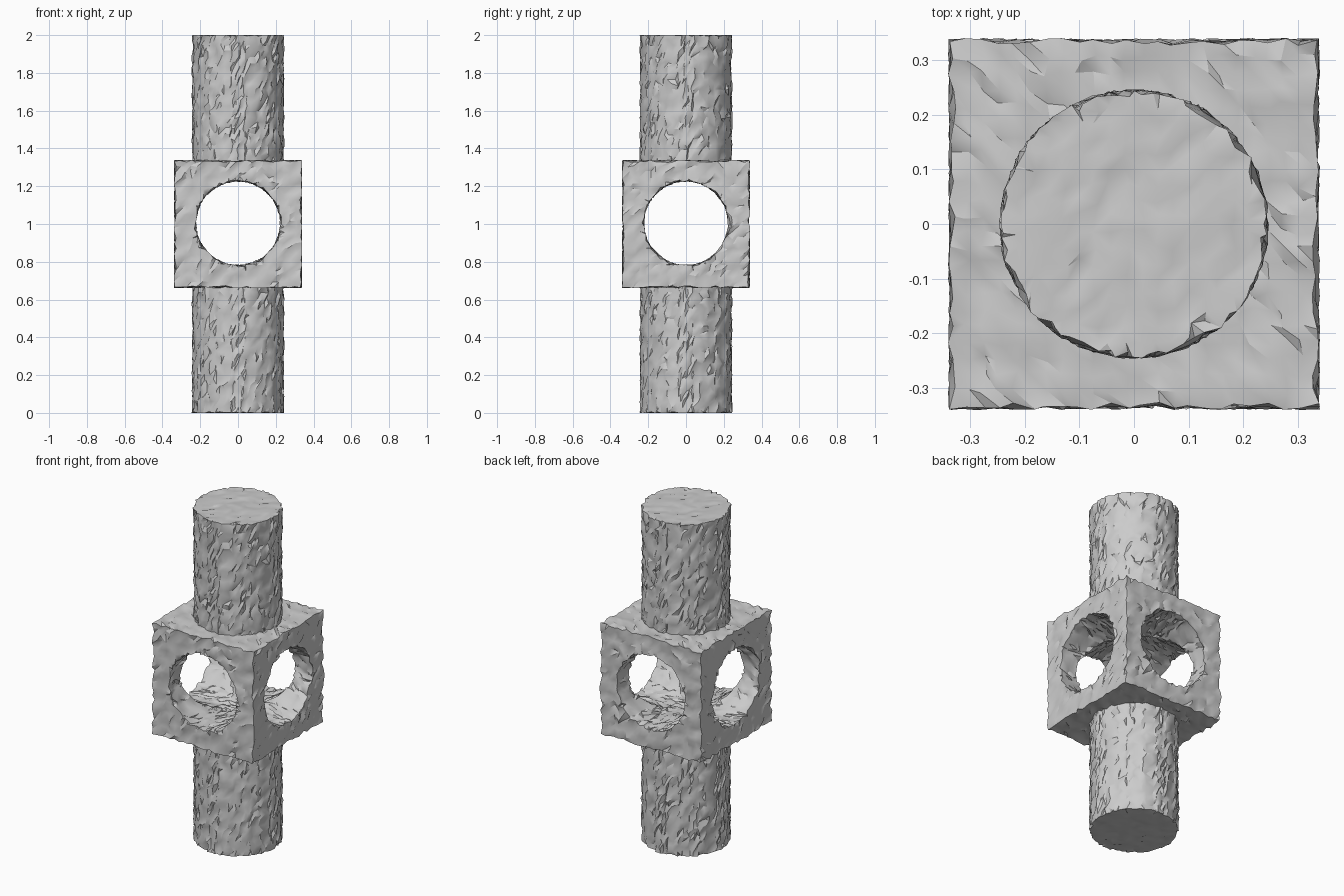
import bpy, bmesh, math, random
from mathutils import Vector, Matrix

random.seed(4)
default = bpy.data.objects.get("Cube")
if default:
    bpy.data.objects.remove(default, do_unlink=True)

stone = bpy.data.materials.new("grey_stone")
stone.use_nodes = True
GREY = (0.6, 0.6, 0.6, 1.0)
stone.diffuse_color = GREY
stone.node_tree.nodes["Principled BSDF"].inputs["Base Color"].default_value = GREY

HALF = 0.333        # half size of the cube
COLUMN_R = 0.24
HOLE_R = 0.226
CELL = 0.029        # size of the rough facets
ROUGH = 0.007       # depth of the roughness


def new_object(name, bm):
    mesh = bpy.data.meshes.new(name)
    bm.to_mesh(mesh)
    bm.free()
    obj = bpy.data.objects.new(name, mesh)
    bpy.context.collection.objects.link(obj)
    obj.data.materials.append(stone)
    return obj


def cylinder(name, radius, length, matrix):
    bm = bmesh.new()
    bmesh.ops.create_cone(bm, cap_ends=True, segments=48, radius1=radius,
                          radius2=radius, depth=length, matrix=matrix)
    return new_object(name, bm)


def roughen(obj):
    """Slice into small facets, then jitter the vertices like chipped stone."""
    bm = bmesh.new()
    bm.from_mesh(obj.data)
    for axis in range(3):
        normal = Vector([float(i == axis) for i in range(3)])
        low = min(v.co[axis] for v in bm.verts)
        high = max(v.co[axis] for v in bm.verts)
        steps = round((high - low) / CELL)
        for i in range(1, steps):
            cut = normal * (low + (high - low) * i / steps)
            bmesh.ops.bisect_plane(bm, geom=bm.verts[:] + bm.edges[:] + bm.faces[:],
                                   plane_co=cut, plane_no=normal, dist=1e-5)
    bmesh.ops.remove_doubles(bm, verts=bm.verts, dist=0.011)
    bmesh.ops.triangulate(bm, faces=bm.faces)
    for v in bm.verts:
        v.co += Vector([random.uniform(-ROUGH, ROUGH) for _ in range(3)])
        v.co.z = min(max(v.co.z, 0.0), 2.0)
    bm.to_mesh(obj.data)
    bm.free()
    bpy.ops.object.select_all(action='DESELECT')
    obj.select_set(True)
    bpy.context.view_layer.objects.active = obj
    bpy.ops.object.shade_smooth_by_angle(angle=math.radians(30))


# Pierced cube with round openings along both horizontal axes
bm = bmesh.new()
bmesh.ops.create_cube(bm, size=2 * HALF, matrix=Matrix.Translation((0, 0, 1)))
cube = new_object("pierced_cube", bm)
for axis in "XY":
    turn = Matrix.Translation((0, 0, 1.004)) @ Matrix.Rotation(math.pi / 2, 4, axis)
    cutter = cylinder("hole_cutter_" + axis.lower(), HOLE_R, 1.0, turn)
    cutter.hide_render = True
    mod = cube.modifiers.new("hole", 'BOOLEAN')
    mod.operation = 'DIFFERENCE'
    mod.solver = 'EXACT'
    mod.object = cutter
    bpy.context.view_layer.objects.active = cube
    bpy.ops.object.modifier_apply(modifier=mod.name)
    bpy.data.objects.remove(cutter, do_unlink=True)
roughen(cube)

# Solid columns below and above the cube, sunk slightly into it
SINK = 0.03
LENGTH = 1 - HALF + SINK
for name, z in (("lower_column", LENGTH / 2), ("upper_column", 2 - LENGTH / 2)):
    roughen(cylinder(name, COLUMN_R, LENGTH, Matrix.Translation((0, 0, z))))
